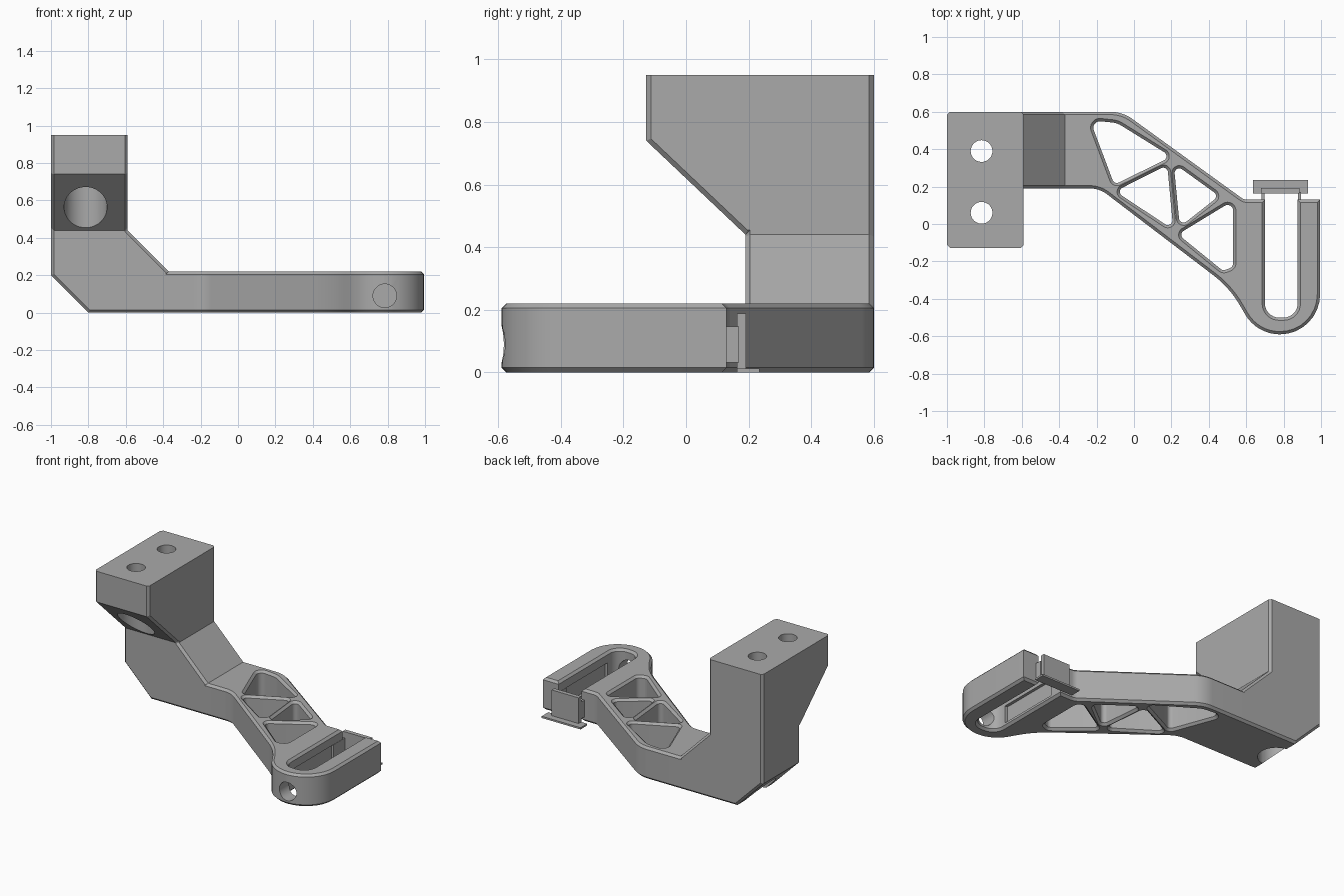
import bpy, bmesh, math
from mathutils import Vector

if "Cube" in bpy.data.objects:
    bpy.data.objects.remove(bpy.data.objects["Cube"], do_unlink=True)

grey = bpy.data.materials.new("plain_grey")
grey.use_nodes = True
grey.diffuse_color = (0.4, 0.4, 0.4, 1)
grey.node_tree.nodes["Principled BSDF"].inputs["Base Color"].default_value = (0.4, 0.4, 0.4, 1)

CHAMFER = 0.015
THICK = 0.22


def rounded(corners, segs=8):
    """Fillet each (x, y, radius) corner; result runs counter-clockwise."""
    out = []
    n = len(corners)
    for i, (x, y, r) in enumerate(corners):
        p = Vector((x, y))
        if r == 0:
            out.append(p)
            continue
        a = (Vector(corners[i - 1][:2]) - p).normalized()
        b = (Vector(corners[(i + 1) % n][:2]) - p).normalized()
        half = a.angle(b) / 2
        centre = p + (a + b).normalized() * (r / math.sin(half))
        t = r / math.tan(half)
        start, end = p + a * t - centre, p + b * t - centre
        sweep = math.pi - 2 * half
        for k in range(segs + 1):
            f = k / segs
            v = start * math.sin((1 - f) * sweep) + end * math.sin(f * sweep)
            out.append(centre + v / math.sin(sweep))
    area = sum(out[i - 1].cross(out[i]) for i in range(len(out)))
    return out if area > 0 else out[::-1]


def inset(pts, d):
    """Move an outline inwards by d with mitred corners."""
    res = []
    for i, p in enumerate(pts):
        e1 = (p - pts[i - 1]).normalized()
        e2 = (pts[(i + 1) % len(pts)] - p).normalized()
        n1, n2 = Vector((-e1.y, e1.x)), Vector((-e2.y, e2.x))
        res.append(p + (n1 + n2) * (d / (1 + n1.dot(n2))))
    return res


def loft(name, corners, levels, axis="z"):
    """Stack insets of one outline at (position, inset) levels along an axis."""
    place = {"z": lambda u, v, w: (u, v, w),
             "y": lambda u, v, w: (u, w, v),
             "x": lambda u, v, w: (w, u, v)}[axis]
    pts = rounded(corners)
    bm = bmesh.new()
    loops = [[bm.verts.new(place(p.x, p.y, w)) for p in inset(pts, d)] for w, d in levels]
    for lo, hi in zip(loops, loops[1:]):
        for i in range(len(pts)):
            bm.faces.new((lo[i - 1], lo[i], hi[i], hi[i - 1]))
    bm.faces.new(loops[0][::-1])
    bm.faces.new(loops[-1])
    bmesh.ops.recalc_face_normals(bm, faces=bm.faces)
    me = bpy.data.meshes.new(name)
    bm.to_mesh(me)
    bm.free()
    me.materials.append(grey)
    ob = bpy.data.objects.new(name, me)
    bpy.context.collection.objects.link(ob)
    return ob


def solid(name, corners, lo, hi, axis="z", d=CHAMFER):
    return loft(name, corners, [(lo, d), (lo + d, 0), (hi - d, 0), (hi, d)], axis)


def flared_cutter(corners):
    d, e = CHAMFER, 0.01
    return loft("cutter", corners, [(-e, -d - e), (d, 0), (THICK - d, 0), (THICK + e, -d - e)])


def box(name, x0, x1, y0, y1, z0, z1):
    return loft(name, [(x0, y0, 0), (x1, y0, 0), (x1, y1, 0), (x0, y1, 0)], [(z0, 0), (z1, 0)])


def cylinder(u, v, r, lo, hi, axis="z"):
    ring = [(u + r * math.cos(k * math.pi / 24), v + r * math.sin(k * math.pi / 24), 0)
            for k in range(48)]
    return loft("cutter", ring, [(lo, 0), (hi, 0)], axis)


def activate(ob):
    bpy.ops.object.select_all(action="DESELECT")
    ob.select_set(True)
    bpy.context.view_layer.objects.active = ob


def cut(targets, cutter):
    cutter.hide_render = True
    for ob in targets:
        mod = ob.modifiers.new("cut", "BOOLEAN")
        mod.operation, mod.solver, mod.object = "DIFFERENCE", "EXACT", cutter
        activate(ob)
        bpy.ops.object.modifier_apply(modifier=mod.name)
    bpy.data.objects.remove(cutter, do_unlink=True)


# Flat arm ending in a U-shaped holder
arm = solid("arm", [
    (-0.39, 0.6, 0), (-0.062, 0.6, 0.2), (0.588, 0.13, 0.06), (0.995, 0.13, 0),
    (0.995, -0.59, 0.214), (0.656, -0.59, 0.214), (0.512, -0.341, 0.55),
    (-0.185, 0.19, 0.15), (-0.39, 0.19, 0)], 0, THICK)

# Triangular lightening windows
windows = [
    [(-0.235, 0.555, 0.035), (-0.09, 0.54, 0.12), (0.2, 0.36, 0.025), (-0.105, 0.21, 0.025)],
    [(-0.1, 0.175, 0.025), (0.178, 0.315, 0.025), (0.21, -0.03, 0.025)],
    [(0.212, 0.325, 0.025), (0.455, 0.15, 0.025), (0.245, -0.015, 0.025)],
    [(0.53, 0.125, 0.03), (0.235, -0.055, 0.025), (0.475, -0.25, 0.03), (0.53, -0.23, 0.03)],
]
for w in windows:
    cut([arm], flared_cutter(w))

# Holder slot, its side grooves and the front screw hole
cut([arm], flared_cutter([(0.7, 0.3, 0), (0.7, -0.5, 0.075), (0.875, -0.5, 0.075), (0.875, 0.3, 0)]))
cut([arm], box("cutter", 0.68, 0.895, -0.4, 0.3, 0.03, 0.15))
cut([arm], cylinder(0.785, 0.09, 0.063, -0.7, -0.44, "y"))

# Column rising from the arm, with sloped corners
column = solid("column", [
    (-1, 0.6, 0), (-1, 0.2, 0), (-0.8, 0, 0), (-0.37, 0, 0),
    (-0.37, THICK, 0), (-0.59, 0.44, 0), (-0.59, 0.6, 0)], 0.19, 0.6, "y")

# Mounting block overhanging to the front, flat on top
block = solid("mounting_block", [
    (-0.127, 0.95, 0), (-0.127, 0.74, 0), (0.19, 0.44, 0), (0.6, 0.44, 0), (0.6, 0.95, 0)],
    -1, -0.59, "x")
for v in block.data.vertices:
    if v.co.z > 0.9:
        v.co.z = 0.95

# Screw holes with wide counterbores from below
for y in (0.06, 0.39):
    cut([block, column], cylinder(-0.815, y, 0.115, -0.1, 0.8))
    cut([block], cylinder(-0.815, y, 0.058, 0.7, 1))

# Sliding clip at the open end of the slot
parts = [
    box("clip_base", 0.635, 0.93, 0.163, 0.235, 0, 0.012),
    box("clip_plate", 0.68, 0.885, 0.163, 0.192, 0.006, 0.188),
    box("clip_leg_right", 0.682, 0.698, 0.04, 0.17, 0.032, 0.147),
    box("clip_leg_left", 0.877, 0.893, 0.04, 0.17, 0.032, 0.147),
]

for ob in [arm, column, block]:
    activate(ob)
    bpy.ops.object.shade_smooth_by_angle(angle=math.radians(30))
